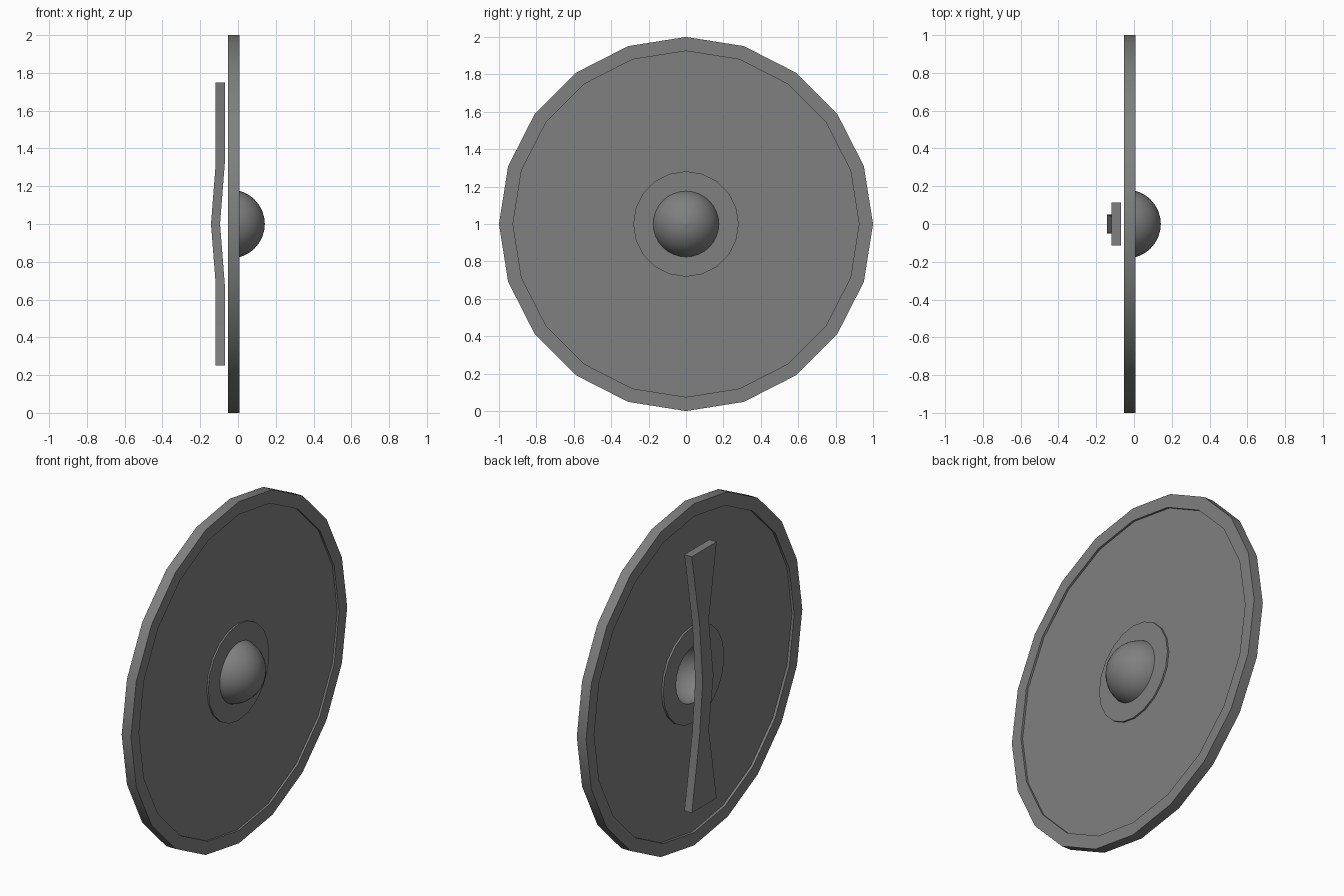
import bpy, bmesh
from math import sin, cos, tau, pi, radians

if "Cube" in bpy.data.objects:
    bpy.data.objects.remove(bpy.data.objects["Cube"])

steel = bpy.data.materials.new("dark_grey")
steel.diffuse_color = (0.215, 0.215, 0.215, 1)
steel.use_nodes = True
steel.node_tree.nodes["Principled BSDF"].inputs["Base Color"].default_value = steel.diffuse_color


def make_object(name, verts, faces):
    bm = bmesh.new()
    vs = [bm.verts.new(v) for v in verts]
    for f in faces:
        bm.faces.new([vs[i] for i in f])
    bmesh.ops.remove_doubles(bm, verts=bm.verts, dist=1e-5)
    bmesh.ops.recalc_face_normals(bm, faces=bm.faces)
    me = bpy.data.meshes.new(name)
    bm.to_mesh(me)
    bm.free()
    me.materials.append(steel)
    ob = bpy.data.objects.new(name, me)
    bpy.context.collection.objects.link(ob)
    # Smooth shading that keeps the plate edges sharp
    bpy.ops.object.select_all(action='DESELECT')
    bpy.context.view_layer.objects.active = ob
    ob.select_set(True)
    bpy.ops.object.shade_smooth_by_angle(angle=radians(30))
    return ob


def lathe(name, profile, sides):
    """Revolve a closed (x, radius) profile about the shield's x axis at z = 1."""
    n = len(profile)
    verts = [(x, r * cos(tau * s / sides), 1 + r * sin(tau * s / sides))
             for s in range(sides) for x, r in profile]
    faces = []
    for s in range(sides):
        a, b = s * n, (s + 1) % sides * n
        for i in range(n):
            j = (i + 1) % n
            faces.append((a + i, a + j, b + j, b + i))
    return make_object(name, verts, faces)


def ring(name, x0, x1, r0, r1, sides=20):
    return lathe(name, [(x0, r0), (x0, r1), (x1, r1), (x1, r0)], sides)


# Rim, recessed board and raised boss flange
ring("rim", -0.053, 0.007, 0.925, 1.0)
ring("board", -0.038, -0.005, 0.27, 0.93)
ring("boss_flange", -0.05, 0.005, 0.165, 0.282)

# Hollow boss dome, open at the back
steps = 8
outer = [(-0.04 + 0.182 * sin(pi / 2 * i / steps), max(0.182 * cos(pi / 2 * i / steps), 0.001))
         for i in range(steps + 1)]
inner = [(-0.04 + (x + 0.04) * 0.91, r * 0.91) for x, r in reversed(outer)]
lathe("boss_dome", outer + inner, 32)

# Handle plank: waisted and bowed away from the board; (z, back x, half width)
sections = [(0.25, -0.118, 0.115), (0.68, -0.118, 0.042), (1.0, -0.143, 0.05),
            (1.32, -0.118, 0.042), (1.75, -0.118, 0.115)]
verts, faces = [], []
for z, x, w in sections:
    verts += [(x, -w, z), (x + 0.048, -w, z), (x + 0.048, w, z), (x, w, z)]
for k in range(len(sections) - 1):
    for i in range(4):
        j = (i + 1) % 4
        faces.append((4 * k + i, 4 * k + j, 4 * k + 4 + j, 4 * k + 4 + i))
faces += [(0, 1, 2, 3), (16, 17, 18, 19)]
make_object("handle", verts, faces)
